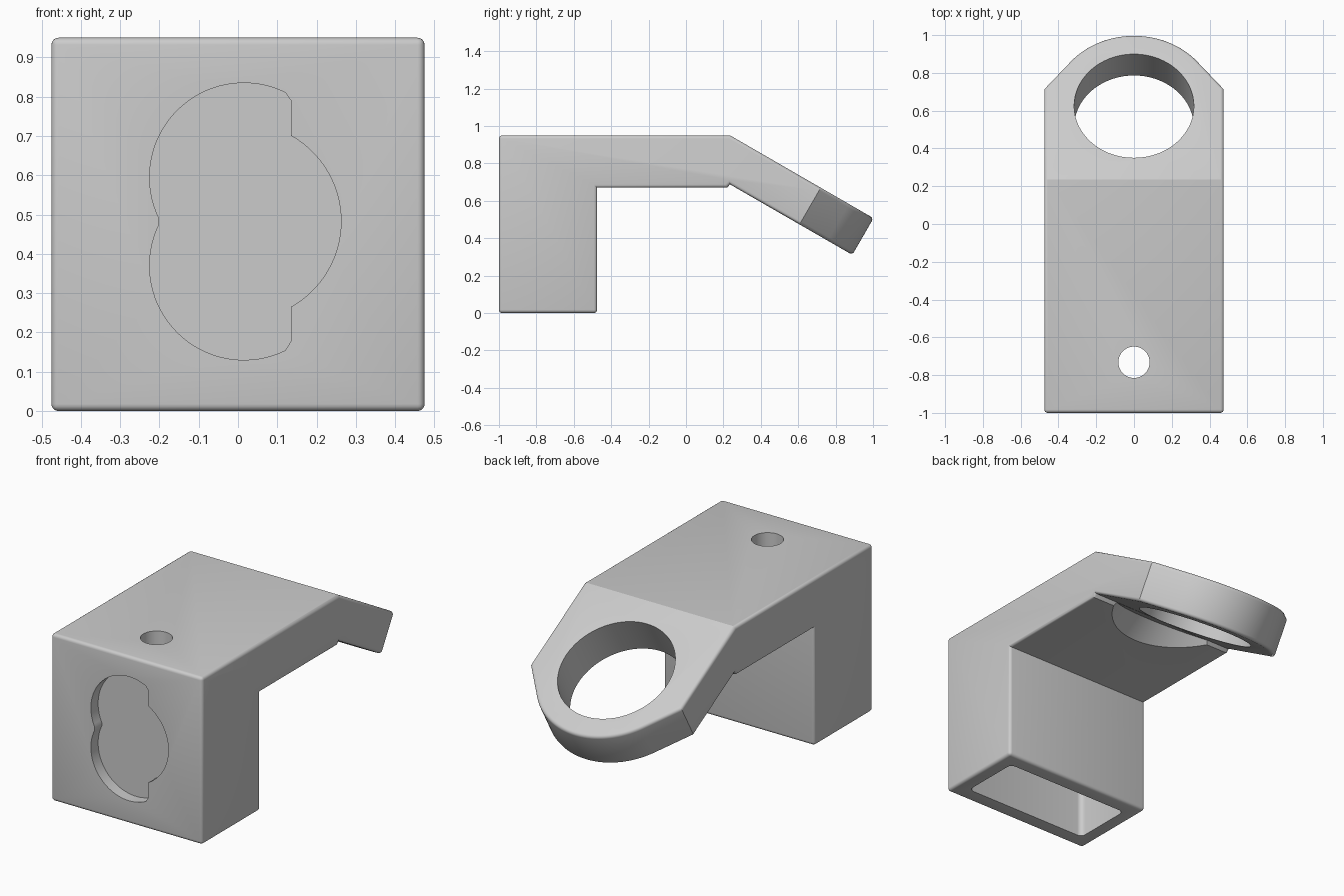
import bpy, bmesh
from math import radians, sin, cos, pi
from mathutils import Matrix

cube = bpy.data.objects.get("Cube")
if cube:
    bpy.data.objects.remove(cube, do_unlink=True)


def arc(cx, cy, r, start, end, steps):
    """Points along an arc, angles in degrees."""
    angles = [radians(start + (end - start) * i / steps) for i in range(steps + 1)]
    return [(cx + r * cos(a), cy + r * sin(a)) for a in angles]


def circle(r, cx=0, cy=0, steps=72):
    return arc(cx, cy, r, 0, 360, steps)[:-1]


def prism(name, outline, low, high, matrix=Matrix(), low_scale=1.0):
    """Outline extruded along local z, optionally flared at the low end."""
    bm = bmesh.new()
    bottom = [bm.verts.new((x * low_scale, y * low_scale, low)) for x, y in outline]
    top = [bm.verts.new((x, y, high)) for x, y in outline]
    bm.faces.new(bottom)
    bm.faces.new(top)
    n = len(outline)
    for i in range(n):
        j = (i + 1) % n
        bm.faces.new((bottom[i], bottom[j], top[j], top[i]))
    bm.transform(matrix)
    bmesh.ops.recalc_face_normals(bm, faces=bm.faces)
    mesh = bpy.data.meshes.new(name)
    bm.to_mesh(mesh)
    bm.free()
    obj = bpy.data.objects.new(name, mesh)
    bpy.context.collection.objects.link(obj)
    return obj


def combine(target, tool, operation):
    """Apply a boolean and remove the tool object."""
    tool.hide_render = True
    mod = target.modifiers.new("cut", 'BOOLEAN')
    mod.operation = operation
    mod.solver = 'EXACT'
    mod.object = tool
    bpy.context.view_layer.objects.active = target
    bpy.ops.object.modifier_apply(modifier=mod.name)
    bpy.data.objects.remove(tool, do_unlink=True)


HALF = 0.475
tilt = Matrix.Translation((0, 0.625, 0.725)) @ Matrix.Rotation(radians(-30), 4, 'X')
side_on = Matrix(((0, 0, 1, 0), (1, 0, 0, 0), (0, 1, 0, 0), (0, 0, 0, 1)))
front_on = Matrix.Rotation(pi / 2, 4, 'X')

# Bracket body: side profile of the leg, the flat arm and the sloping arm
slope = 0.577
profile = [(-1, 0), (-1, 0.95), (0.235, 0.95), (1.3, 0.95 - 1.065 * slope),
           (1.187, 0.754 - 1.065 * slope), (0.235, 0.688), (0.22, 0.67),
           (-HALF, 0.67), (-HALF, 0)]
bracket = prism("mounting_bracket", profile, -HALF, HALF, side_on)

# Round the end of the sloping arm
tip = [(0.6, -4), (0.6, -0.037), (HALF, 0.11)]
tip += arc(0, 0, 0.436, 40.4, 139.6, 40)
tip += [(-HALF, 0.11), (-0.6, -0.037), (-0.6, -4)]
combine(bracket, prism("tip_tool", tip, -3, 3, tilt), 'INTERSECT')

# Soften the outer edges, leaving inside corners and shallow bends crisp
bm = bmesh.new()
bm.from_mesh(bracket.data)
bmesh.ops.remove_doubles(bm, verts=bm.verts, dist=0.0002)
edges = [e for e in bm.edges if e.is_manifold and e.is_convex
         and e.calc_face_angle() > radians(55)]
bmesh.ops.bevel(bm, geom=edges, offset=0.022, segments=4, profile=0.5,
                affect='EDGES', clamp_overlap=True)
bm.to_mesh(bracket.data)
bm.free()

# Large ring opening and the relief beneath it
combine(bracket, prism("ring_tool", circle(0.317), -0.3, 0.3, tilt), 'DIFFERENCE')
combine(bracket, prism("relief_tool", circle(0.45), -0.38, -0.228, tilt, 1.15),
        'DIFFERENCE')

# Hollow in the leg, open at the bottom
hollow = []
for i, (x, y) in enumerate([(0.365, -0.59), (-0.365, -0.59),
                            (-0.365, -0.88), (0.365, -0.88)]):
    hollow += arc(x, y, 0.03, 90 * i, 90 * i + 90, 5)
combine(bracket, prism("hollow_tool", hollow, -0.2, 0.86), 'DIFFERENCE')

# Small hole through the top
combine(bracket, prism("hole_tool", circle(0.083, 0, -0.732, 40), 0.7, 1.2),
        'DIFFERENCE')

# Lobed recess in the front face
lobes = arc(0.0123, 0.483, 0.25, -60.6, 60.6, 28)
lobes += [(0.135, 0.79)]
lobes += arc(0.015, 0.595, 0.24, 64, 206, 34)
lobes += arc(0.015, 0.37, 0.24, 154, 296, 34)
lobes += [(0.135, 0.178)]
combine(bracket, prism("recess_tool", lobes, 0.935, 1.2, front_on), 'DIFFERENCE')

# Single grey finish
grey = bpy.data.materials.new("plain_grey")
grey.use_nodes = True
colour = (0.6, 0.6, 0.6, 1)
grey.diffuse_color = colour
grey.node_tree.nodes["Principled BSDF"].inputs["Base Color"].default_value = colour
bracket.data.materials.clear()
bracket.data.materials.append(grey)
for face in bracket.data.polygons:
    face.material_index = 0

bpy.ops.object.select_all(action='DESELECT')
bracket.select_set(True)
bpy.context.view_layer.objects.active = bracket
bpy.ops.object.shade_smooth_by_angle(angle=radians(28))
